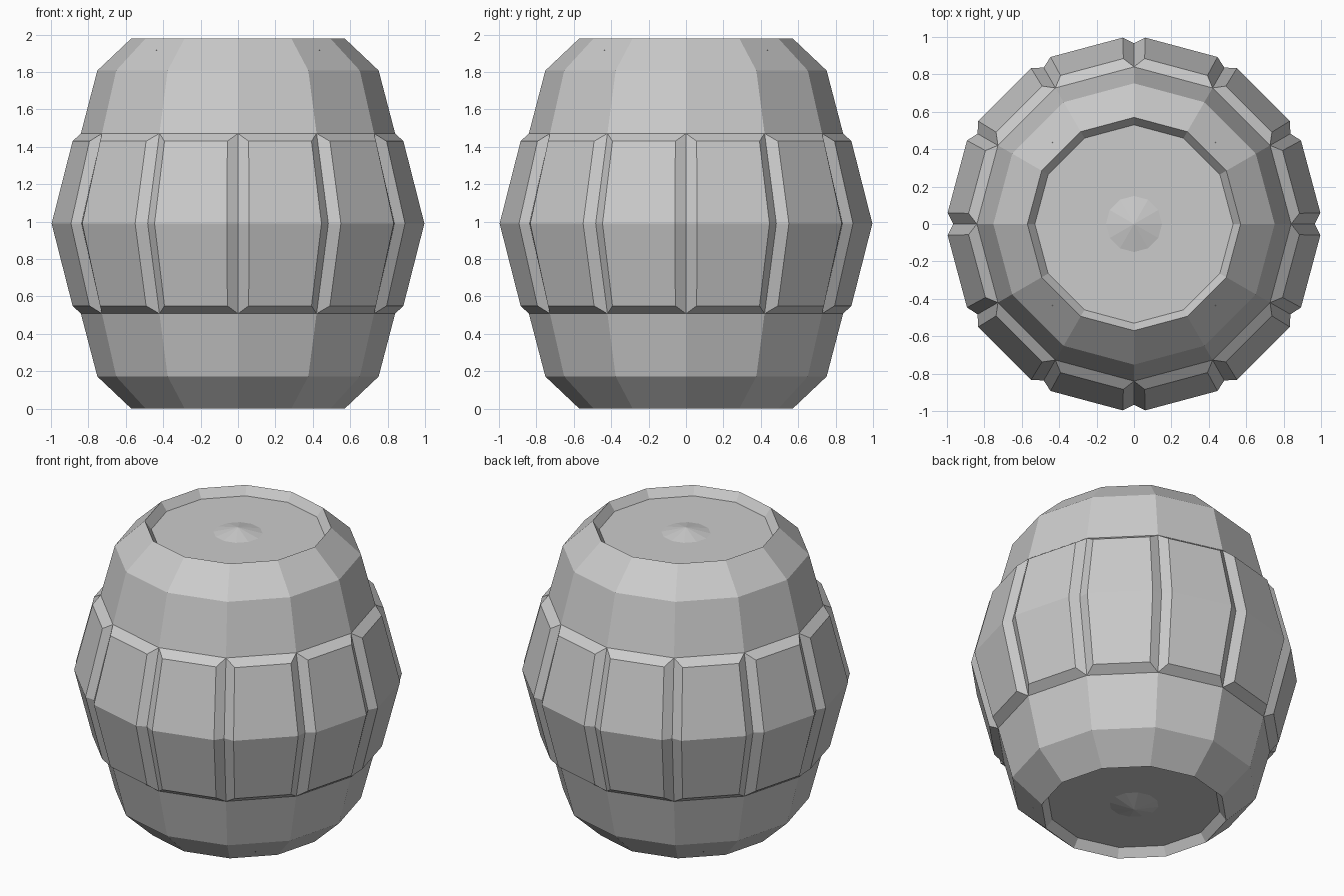
import bpy, bmesh
from math import sin, cos, pi, radians
from mathutils import Vector, Matrix

SIDES = 12
MID = 0.99

cube = bpy.data.objects.get("Cube")
if cube:
    bpy.data.objects.remove(cube, do_unlink=True)

grey = bpy.data.materials.new("plain grey")
grey.use_nodes = True
colour = (0.6, 0.6, 0.6, 1)
grey.diffuse_color = colour
grey.node_tree.nodes["Principled BSDF"].inputs["Base Color"].default_value = colour


def finish(bm, name):
    bmesh.ops.recalc_face_normals(bm, faces=bm.faces)
    mesh = bpy.data.meshes.new(name)
    bm.to_mesh(mesh)
    bm.free()
    mesh.materials.append(grey)
    obj = bpy.data.objects.new(name, mesh)
    bpy.context.collection.objects.link(obj)
    return obj


def bridge(bm, a, b, closed=True):
    n = len(a)
    for i in range(n if closed else n - 1):
        j = (i + 1) % n
        bm.faces.new((a[i], a[j], b[j], b[i]))


# Barrel body: upper half profile mirrored about the middle, closed by boss tips
upper = [(0.15, 1.925), (0.53, 1.925), (0.57, 1.98), (0.752, 1.808),
         (0.84, 1.472), (0.966, MID)]
profile = upper + [(r, 2 * MID - z) for r, z in reversed(upper[:-1])]
bm = bmesh.new()
rings = [[bm.verts.new((r * cos(2 * pi * i / SIDES), r * sin(2 * pi * i / SIDES), z))
          for i in range(SIDES)] for r, z in profile]
for a, b in zip(rings, rings[1:]):
    bridge(bm, a, b)
for ring, z in ((rings[0], 1.96), (rings[-1], 2 * MID - 1.96)):
    tip = bm.verts.new((0, 0, z))
    for i in range(SIDES):
        bm.faces.new((ring[i], ring[(i + 1) % SIDES], tip))
finish(bm, "barrel_body")

# Raised panels: each is a bent plate with sloping edges, one per side
half = pi / SIDES
base_rows = [(0.84, 1.472), (0.966, MID), (0.84, 2 * MID - 1.472)]
top_rows = [(0.869, 0.174, 1.43), (0.978, 0.2, MID), (0.869, 0.174, 2 * MID - 1.43)]
for k in range(SIDES):
    bm = bmesh.new()
    base = [[bm.verts.new((r * cos(half), s * r * sin(half), z)) for r, z in base_rows]
            for s in (-1, 1)]
    top = [[bm.verts.new((d, s * w, z)) for d, w, z in top_rows] for s in (-1, 1)]
    bridge(bm, top[0], top[1], closed=False)
    bridge(bm, base[0] + base[1][::-1], top[0] + top[1][::-1])
    panel = finish(bm, f"raised_panel_{k + 1}")
    panel.rotation_euler.z = 2 * half * (k + 0.5)

# Tiny studs on the diagonal bevel faces, top and bottom
bm = bmesh.new()
for k in range(4):
    for up in (1, -1):
        a = radians(45 + 90 * k)
        spot = Vector((0.61 * cos(a), 0.61 * sin(a), MID + up * 0.922))
        out = Vector((cos(a), sin(a), up)).normalized()
        turn = out.to_track_quat('Z', 'Y').to_matrix().to_4x4()
        bmesh.ops.create_cone(bm, cap_ends=True, segments=3, radius1=0.014, radius2=0.002,
                              depth=0.016, matrix=Matrix.Translation(spot) @ turn)
finish(bm, "bevel_studs")
